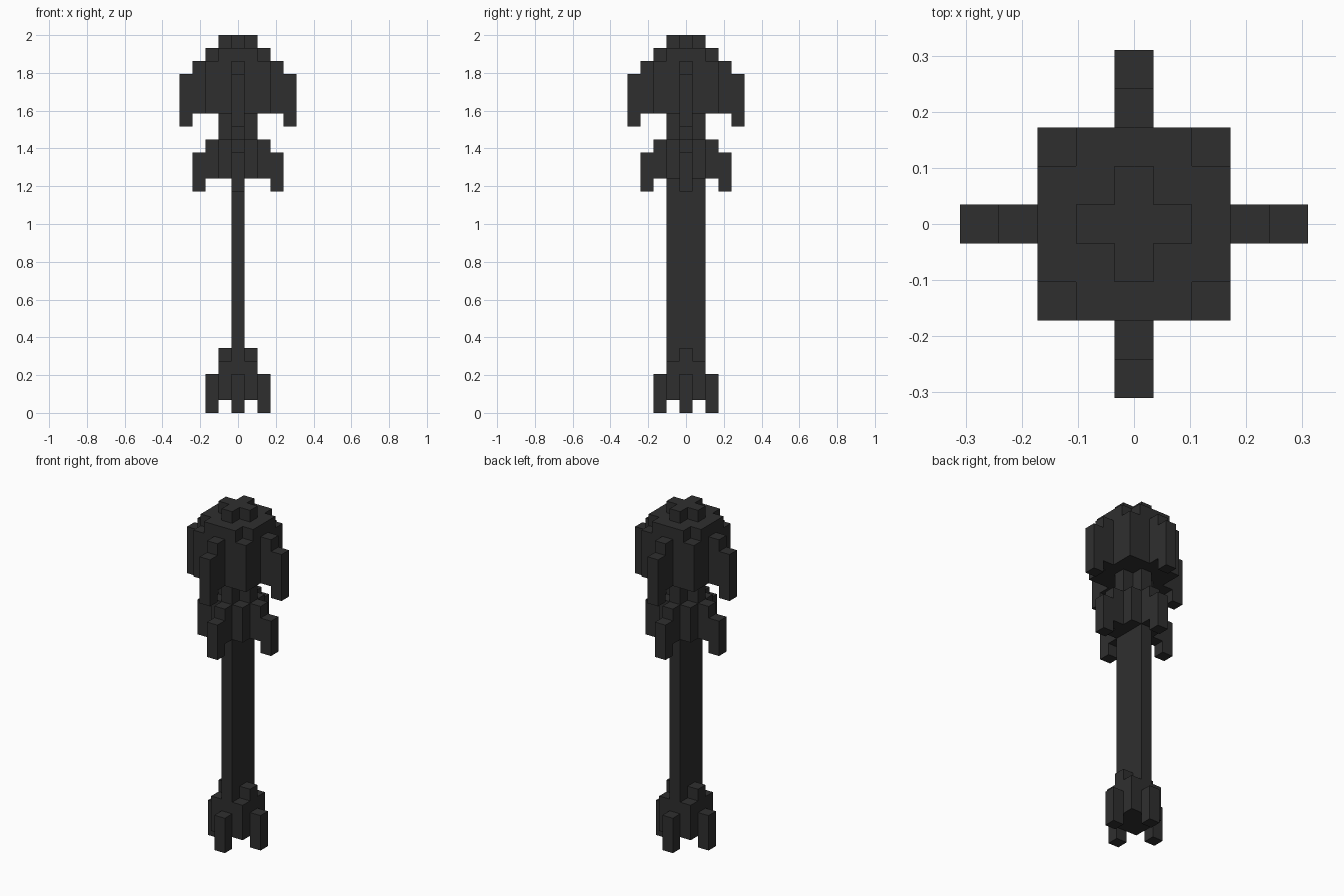
import bpy
import bmesh
from mathutils import Vector, Matrix

U = 2 / 29  # one block

cube = bpy.data.objects.get("Cube")
if cube:
    bpy.data.objects.remove(cube)

mat = bpy.data.materials.new("charcoal")
mat.use_nodes = True
COLOR = (0.028, 0.028, 0.028, 1)
mat.diffuse_color = COLOR
mat.node_tree.nodes["Principled BSDF"].inputs["Base Color"].default_value = COLOR


def part(name, boxes):
    """Boxes are (centre x, centre y, width x, width y, bottom, top) in blocks."""
    bm = bmesh.new()
    for x, y, w, d, lo, hi in boxes:
        m = Matrix.Translation(Vector((x, y, (lo + hi) / 2)) * U)
        bmesh.ops.create_cube(bm, size=U, matrix=m @ Matrix.Diagonal((w, d, hi - lo, 1)))
    mesh = bpy.data.meshes.new(name)
    bm.to_mesh(mesh)
    bm.free()
    mesh.materials.append(mat)
    obj = bpy.data.objects.new(name, mesh)
    bpy.context.collection.objects.link(obj)


def four(r, lo, hi):
    """One block on each of the four sides, at distance r."""
    return [(x * r, y * r, 1, 1, lo, hi) for x, y in ((1, 0), (-1, 0), (0, 1), (0, -1))]


def plus(n, lo, hi):
    """Plus shape, one block thick and n blocks across."""
    return [(0, 0, n, 1, lo, hi), (0, 0, 1, n, lo, hi)]


# Pommel
part("pommel", [(0, 0, 3, 3, 1, 4)])
part("pommel_collar", plus(3, 4, 5))
part("pommel_claws", four(2, 0, 3))

# Flat handle
part("handle", [(0, 0, 1, 3, 5, 18)])

# Guard
part("guard", [(0, 0, 3, 3, 18, 21)])
part("guard_arms", four(2, 18, 21))
part("guard_prongs", four(3, 17, 20))

# Neck
part("neck", plus(3, 21, 23))

# Head with lowered corners, and its hanging flanges
part("head", [(0, 0, 5, 5, 23, 27), (0, 0, 5, 3, 27, 28), (0, 0, 3, 5, 27, 28)])
part("head_cap", plus(3, 28, 29))
part("flange_arms", four(3, 23, 27))
part("flange_prongs", four(4, 22, 26))
